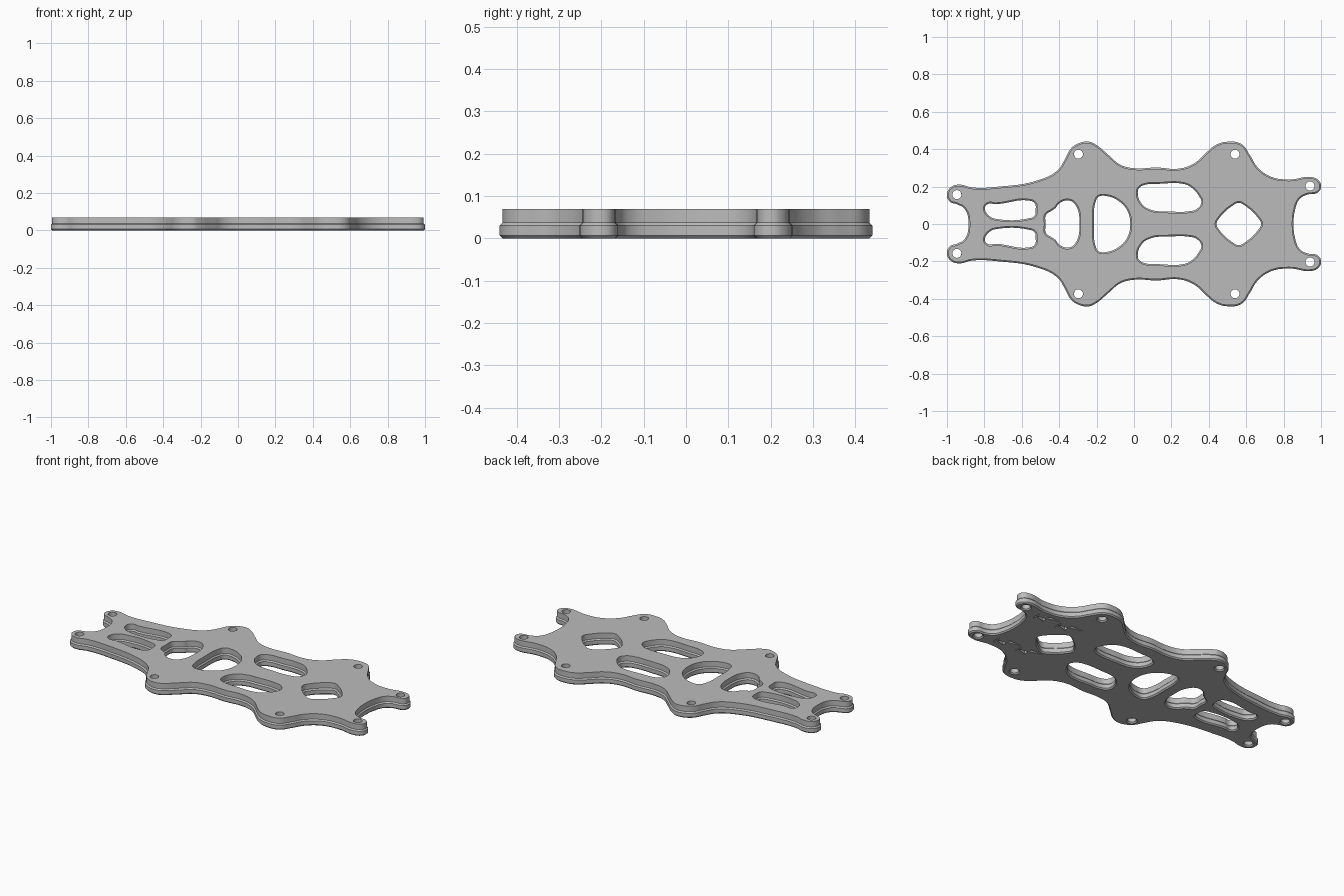
import bpy, bmesh, math

cube = bpy.data.objects.get("Cube")
if cube:
    bpy.data.objects.remove(cube, do_unlink=True)

grey = bpy.data.materials.new("plate grey")
grey.use_nodes = True
grey.diffuse_color = (0.5, 0.5, 0.5, 1)
grey.node_tree.nodes["Principled BSDF"].inputs["Base Color"].default_value = grey.diffuse_color


def mirrored(half):
    """Close a half contour by reflecting it across the x axis."""
    return half + [(x, -y) for x, y in reversed(half) if y > 0]


def reflect(points):
    return [(x, -y) for x, y in points]


# Outer edge, from the notch at the left end to the notch at the right end
outline = mirrored([
    (-.885, 0), (-.905, .08), (-.945, .105), (-.985, .12), (-1, .16), (-.975, .2), (-.925, .21),
    (-.87, .196), (-.72, .2), (-.51, .235), (-.41, .286), (-.37, .345), (-.34, .4),
    (-.3, .43), (-.24, .44), (-.205, .425), (-.13, .363), (-.075, .318), (0, .298),
    (.12, .302), (.24, .296), (.32, .323), (.39, .385), (.44, .424), (.5, .44),
    (.575, .427), (.62, .368), (.66, .304), (.735, .252), (.83, .238), (.955, .25),
    (.99, .23), (1, .2), (.985, .17), (.92, .155), (.885, .133), (.86, .07), (.853, 0)])

# Weight-saving windows
rear_slot = [(-.797, .085), (-.78, .108), (-.74, .106), (-.56, .125), (-.53, .11), (-.526, .075),
             (-.53, .045), (-.56, .031), (-.74, .028), (-.77, .04)]
bell_window = mirrored([(-.472, 0), (-.47, .05), (-.445, .068), (-.42, .085), (-.4, .11),
                        (-.35, .126), (-.315, .105), (-.292, 0)])
wide_window = mirrored([(-.214, 0), (-.205, .12), (-.19, .145), (-.15, .15), (-.075, .118),
                        (-.035, .07), (-.02, 0)])
side_window = [(.02, .17), (.03, .195), (.06, .21), (.136, .215), (.26, .215), (.3, .2), (.35, .145),
               (.36, .115), (.335, .08), (.3, .069), (.19, .067), (.085, .078), (.04, .11)]
diamond_window = mirrored([(.441, 0), (.455, .03), (.53, .1), (.56, .113), (.59, .1),
                           (.665, .03), (.68, 0)])
windows = [rear_slot, reflect(rear_slot), bell_window, wide_window,
           side_window, reflect(side_window), diamond_window]
screw_holes = [(-.947, .157), (-.297, .373), (.54, .373), (.941, .203)]


def circle(cx, cy, radius, steps=24):
    turn = math.tau / steps
    return [(cx + radius * math.cos(i * turn), cy + radius * math.sin(i * turn)) for i in range(steps)]


def strap_slot(cx, cy, length=.05, flange=.032, bar=.011, web=.03):
    """H-shaped slot with its bar along x."""
    quarter = [(length, flange), (web, flange), (web, bar)]
    right = quarter + [(x, -y) for x, y in reversed(quarter)]
    top = [(-x, y) for x, y in reversed(quarter)]
    bottom = [(-x, -y) for x, y in quarter]
    loop = top + list(reversed(quarter)) + reflect(quarter) + reflect(list(reversed(top)))
    return [(cx + x, cy + y) for x, y in loop]


def add_spline(curve, points, smooth):
    spline = curve.splines.new("BEZIER" if smooth else "POLY")
    if smooth:
        spline.bezier_points.add(len(points) - 1)
        for knot, (x, y) in zip(spline.bezier_points, points):
            knot.co = (x, y, 0)
            knot.handle_left_type = knot.handle_right_type = "AUTO"
    else:
        spline.points.add(len(points) - 1)
        for knot, (x, y) in zip(spline.points, points):
            knot.co = (x, y, 0, 1)
    spline.use_cyclic_u = True


def plate(name, bottom, top, inset, chamfer, slots):
    """Filled contour with holes, thickened between two heights."""
    curve = bpy.data.curves.new(name + " contour", "CURVE")
    curve.dimensions = "2D"
    curve.fill_mode = "BOTH"
    curve.resolution_u = 6
    curve.bevel_depth = chamfer
    curve.bevel_resolution = 0
    curve.offset = -inset - chamfer
    curve.extrude = (top - bottom) / 2 - chamfer
    for contour in [outline] + windows:
        add_spline(curve, contour, True)
    for x, y in screw_holes:
        for side in (1, -1):
            add_spline(curve, circle(x, side * y, .024 - inset), False)
    for slot in slots:
        add_spline(curve, slot, False)

    # Turn the contour into a welded mesh
    source = bpy.data.objects.new(name + " contour", curve)
    bpy.context.collection.objects.link(source)
    graph = bpy.context.evaluated_depsgraph_get()
    mesh = bpy.data.meshes.new_from_object(source.evaluated_get(graph))
    bpy.data.objects.remove(source, do_unlink=True)
    bm = bmesh.new()
    bm.from_mesh(mesh)
    bmesh.ops.remove_doubles(bm, verts=bm.verts, dist=1e-5)
    bmesh.ops.recalc_face_normals(bm, faces=bm.faces)
    bm.to_mesh(mesh)
    bm.free()

    mesh.materials.clear()
    mesh.materials.append(grey)
    obj = bpy.data.objects.new(name, mesh)
    obj.location.z = (bottom + top) / 2
    bpy.context.collection.objects.link(obj)
    bpy.ops.object.select_all(action="DESELECT")
    obj.select_set(True)
    bpy.context.view_layer.objects.active = obj
    bpy.ops.object.shade_smooth_by_angle(angle=math.radians(30))
    return obj


# Lower plate has chamfered edges and blind strap slots; upper plate sits slightly inside it
strap_slots = [strap_slot(x, side * .17) for x in (.645, .8) for side in (1, -1)]
plate("lower_plate", 0, .037, 0, .007, strap_slots)
plate("upper_plate", .037, .07, .007, 0, [])
